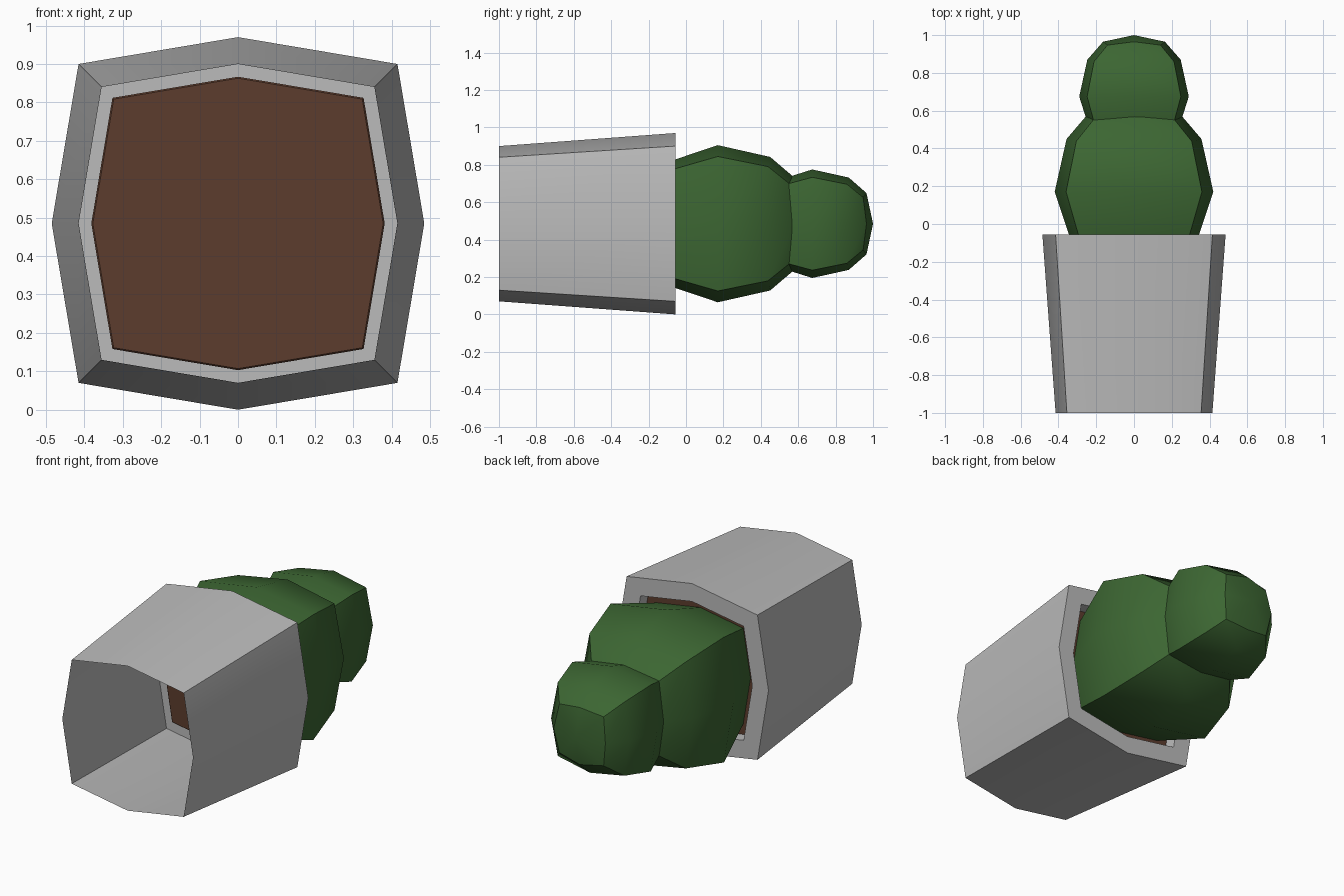
import bpy, bmesh

if "Cube" in bpy.data.objects:
    bpy.data.objects.remove(bpy.data.objects["Cube"])

CZ = 0.485      # height of the long axis
K = 0.856       # corner / mid-side ratio of the rounded-square section
SECTION = [(1, 0), (K, K), (0, 1), (-K, K), (-1, 0), (-K, -K), (0, -1), (K, -K)]


def material(name, rgb):
    m = bpy.data.materials.new(name)
    m.diffuse_color = (*rgb, 1)
    m.use_nodes = True
    m.node_tree.nodes["Principled BSDF"].inputs["Base Color"].default_value = m.diffuse_color
    return m


def loft(name, mat, rings, apex=None, base=None, cap=False, hard_rings=()):
    """Loft rounded-square rings (radius, y, corner y) along y.
    Corner lines and the listed rings stay sharp."""
    bm = bmesh.new()
    loops = []
    for r, y, yc in rings:
        loops.append([bm.verts.new((r * x, yc if x and z else y, CZ + r * z))
                      for x, z in SECTION])
    for a, b in zip(loops, loops[1:]):
        for i in range(8):
            j = (i + 1) % 8
            bm.faces.new((a[i], b[i], b[j], a[j]))
    for loop, y, flip in ((loops[-1], apex, False), (loops[0], base, True)):
        if y is not None:
            c = bm.verts.new((0, y, CZ))
            for k in range(1, 9, 2):
                q = [c, loop[k], loop[(k + 1) % 8], loop[(k + 2) % 8]]
                bm.faces.new(q if flip else [c, q[3], q[2], q[1]])
    if cap:
        bm.faces.new(loops[-1][::-1])
    for f in bm.faces:
        f.smooth = True
    for a, b in zip(loops, loops[1:]):
        for k in range(1, 8, 2):
            bm.edges.get((a[k], b[k])).smooth = False
    for h in hard_rings:
        for i in range(8):
            e = bm.edges.get((loops[h][i], loops[h][(i + 1) % 8]))
            if e:
                e.smooth = False
    me = bpy.data.meshes.new(name)
    bm.to_mesh(me)
    bm.free()
    me.materials.append(mat)
    ob = bpy.data.objects.new(name, me)
    bpy.context.collection.objects.link(ob)
    return ob


grey = material("pot grey", (0.50, 0.50, 0.50))
brown = material("soil brown", (0.108, 0.046, 0.027))
green = material("plant green", (0.045, 0.132, 0.032))

# Pot: open-bottomed tapered shell, flat rim and short inner wall
loft("pot", grey, [(0.415, -1, -1), (0.485, -0.055, -0.055),
                   (0.382, -0.055, -0.055), (0.382, -0.13, -0.13)],
     hard_rings=(1, 2))

# Soil plate closing the inner wall
loft("soil", brown, [(0.378, -0.134, -0.134), (0.382, -0.13, -0.13)],
     base=-0.134, cap=True, hard_rings=(0, 1))

# Lower plant body
loft("lower_plant_body", green,
     [(0.32, -0.128, -0.128), (0.42, 0.17, 0.17), (0.357, 0.45, 0.438),
      (0.24, 0.587, 0.563)], apex=0.635, hard_rings=(3,))

# Upper plant body
loft("upper_plant_body", green,
     [(0.235, 0.50, 0.50), (0.29, 0.675, 0.675), (0.247, 0.87, 0.86),
      (0.164, 0.965, 0.947)], apex=1.0, hard_rings=(3,))
